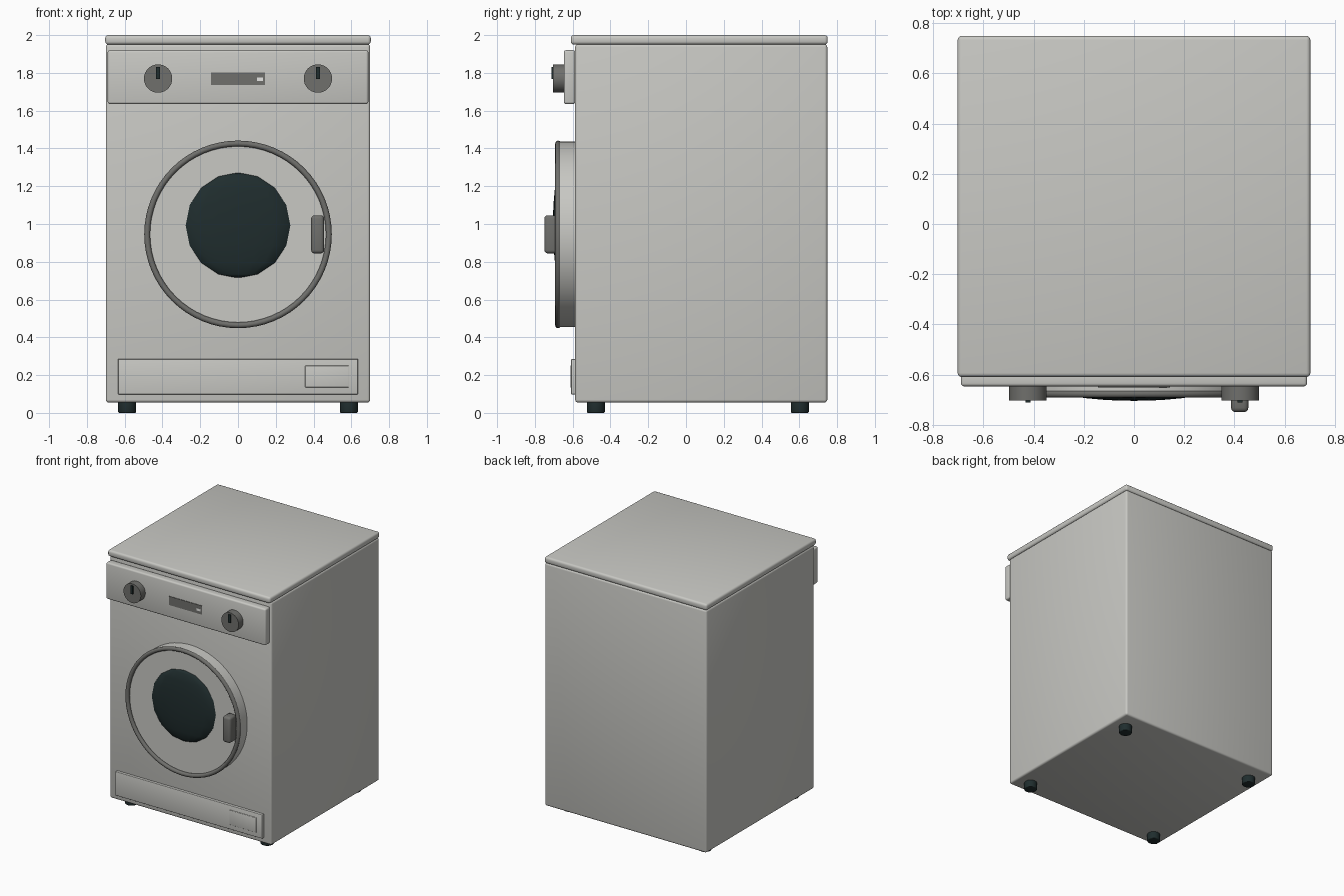
import bpy
import math
from mathutils import Vector

if "Cube" in bpy.data.objects:
    bpy.data.objects.remove(bpy.data.objects["Cube"])


def make_material(name, color):
    mat = bpy.data.materials.new(name)
    mat.use_nodes = True
    mat.diffuse_color = (*color, 1)
    mat.node_tree.nodes["Principled BSDF"].inputs["Base Color"].default_value = (*color, 1)
    return mat


ENAMEL = make_material("off_white_enamel", (0.58, 0.58, 0.55))
GREY = make_material("mid_grey_plastic", (0.16, 0.16, 0.15))
DARK = make_material("dark_glass", (0.014, 0.026, 0.027))
LIGHT = make_material("display_light", (0.8, 0.8, 0.78))


def finish(name, mat, bevel=0):
    """Name, colour, bevel and smooth the active object."""
    obj = bpy.context.object
    obj.name = name
    obj.data.materials.append(mat)
    bpy.ops.object.transform_apply(location=False, rotation=True, scale=True)
    if bevel:
        mod = obj.modifiers.new("Bevel", "BEVEL")
        mod.width = bevel
        mod.segments = 3
        mod.limit_method = "ANGLE"
        bpy.ops.object.modifier_apply(modifier=mod.name)
    bpy.ops.object.shade_smooth_by_angle(angle=math.radians(35))
    return obj


def box(name, low, high, mat, bevel=0):
    low, high = Vector(low), Vector(high)
    bpy.ops.mesh.primitive_cube_add(size=1, location=(low + high) / 2)
    bpy.context.object.scale = high - low
    return finish(name, mat, bevel)


def cylinder(name, center, radius, depth, mat, sides=48, facing=True, bevel=0):
    """Cylinder along y when facing the front, otherwise along z."""
    turn = (math.pi / 2 if facing else 0, 0, 0)
    bpy.ops.mesh.primitive_cylinder_add(vertices=sides, radius=radius, depth=depth,
                                        location=center, rotation=turn)
    return finish(name, mat, bevel)


# Cabinet and worktop
box("cabinet", (-0.7, -0.587, 0.055), (0.7, 0.748, 1.952), ENAMEL, 0.015)
box("worktop", (-0.703, -0.61, 1.95), (0.703, 0.75, 2.0), ENAMEL, 0.016)

# Control panel with display
box("control_panel", (-0.69, -0.647, 1.635), (0.69, -0.586, 1.92), ENAMEL, 0.012)
box("display", (-0.143, -0.651, 1.735), (0.143, -0.643, 1.803), GREY)
box("display_light", (0.1, -0.653, 1.757), (0.132, -0.647, 1.776), LIGHT)

# Knobs with pointers
for side, x in (("right", -0.423), ("left", 0.423)):
    cylinder(f"{side}_knob", (x, -0.67, 1.77), 0.075, 0.066, GREY, 32)
    box(f"{side}_knob_pointer", (x - 0.01, -0.711, 1.768), (x + 0.01, -0.695, 1.832), DARK)

# Round door with rim, glass and handle
cylinder("door", (0, -0.627, 0.945), 0.491, 0.084, ENAMEL, 64)
bpy.ops.mesh.primitive_torus_add(location=(0, -0.677, 0.945), rotation=(math.pi / 2, 0, 0),
                                 major_radius=0.481, minor_radius=0.0155,
                                 major_segments=64, minor_segments=12)
finish("door_rim", GREY)
bpy.ops.mesh.primitive_uv_sphere_add(segments=16, ring_count=8, radius=1,
                                     location=(0, -0.667, 0.993))
bpy.context.object.scale = (0.28, 0.038, 0.28)
finish("door_glass", DARK)
box("door_handle", (0.387, -0.75, 0.844), (0.456, -0.665, 1.046), GREY, 0.018)

# Kick plate with filter hatch
box("kick_plate", (-0.635, -0.608, 0.098), (0.635, -0.58, 0.285), ENAMEL, 0.003)
box("filter_hatch", (0.355, -0.612, 0.135), (0.586, -0.604, 0.25), ENAMEL, 0.003)

# Feet
for side, x in (("right", -0.587), ("left", 0.587)):
    for end, y in (("front", -0.477), ("back", 0.603)):
        cylinder(f"{end}_{side}_foot", (x, y, 0.03), 0.0475, 0.06, DARK, 16, False, 0.006)
